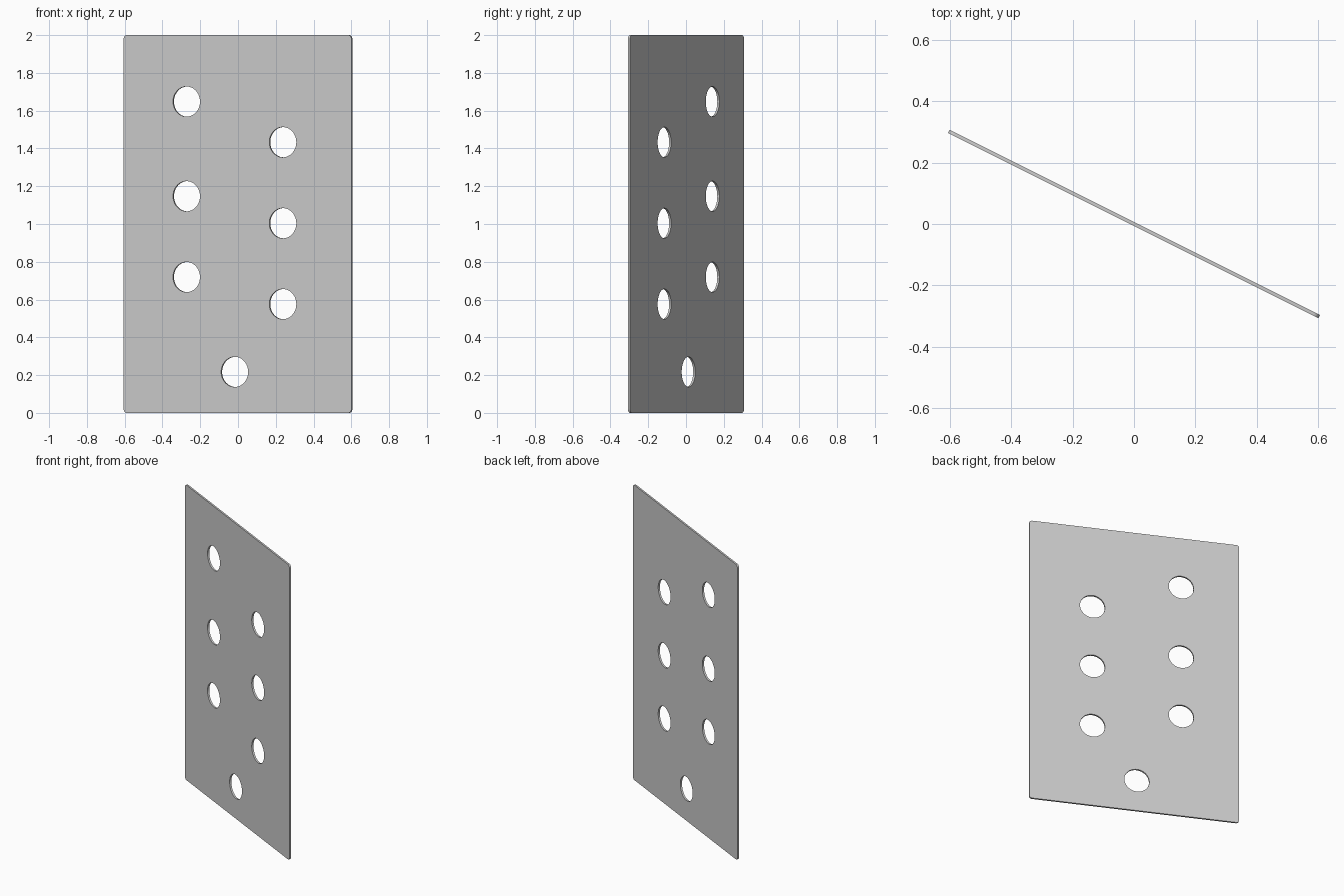
import bpy
from math import sin, cos, pi, atan2

if "Cube" in bpy.data.objects:
    bpy.data.objects.remove(bpy.data.objects["Cube"])

LENGTH, HEIGHT, THICK = 1.348, 2.0, 0.012
CORNER, HOLE_R = 0.02, 0.08
ANGLE = atan2(-0.5, 1.0)


def arc(cx, cy, r, a0, a1, n, closed=False):
    steps = n if closed else n - 1
    return [(cx + r * cos(a0 + (a1 - a0) * i / steps),
             cy + r * sin(a0 + (a1 - a0) * i / steps)) for i in range(n)]


def add_loop(curve, pts):
    s = curve.splines.new('POLY')
    s.points.add(len(pts) - 1)
    for p, (x, y) in zip(s.points, pts):
        p.co = (x, y, 0, 1)
    s.use_cyclic_u = True


# Flat profile: rounded rectangle with round holes, extruded to a thin sheet
curve = bpy.data.curves.new("perforated_panel", 'CURVE')
curve.dimensions = '2D'
curve.fill_mode = 'BOTH'
curve.extrude = THICK / 2

hx = LENGTH / 2 - CORNER
outline = []
for k, (x, z) in enumerate([(hx, HEIGHT - CORNER), (-hx, HEIGHT - CORNER),
                            (-hx, CORNER), (hx, CORNER)]):
    outline += arc(x, z, CORNER, k * pi / 2, (k + 1) * pi / 2, 7)
add_loop(curve, outline)

# Two staggered columns of three holes and one low centre hole
holes = [(-0.302, z) for z in (1.648, 1.147, 0.719)]
holes += [(0.268, z) for z in (1.433, 1.004, 0.576)]
holes += [(-0.017, 0.217)]
for x, z in holes:
    add_loop(curve, arc(x, z, HOLE_R, 0, 2 * pi, 48, closed=True))

# Stand the panel upright and turn it about the vertical axis
panel = bpy.data.objects.new("perforated_panel", curve)
bpy.context.collection.objects.link(panel)
panel.rotation_euler = (pi / 2, 0, ANGLE)
bpy.context.view_layer.objects.active = panel
panel.select_set(True)
bpy.ops.object.convert(target='MESH')
bpy.ops.object.shade_smooth_by_angle()
